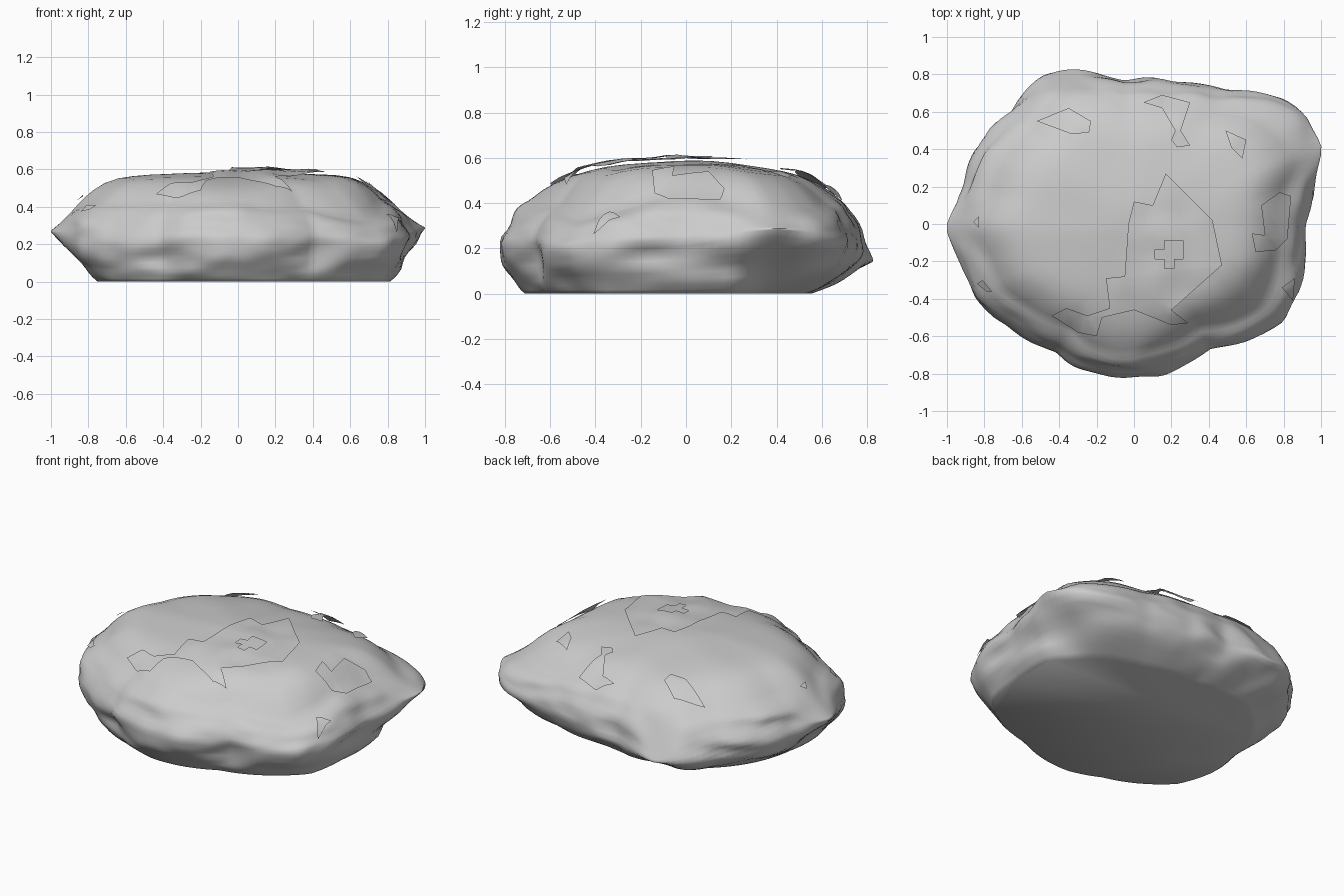
import bpy, bmesh, math
from mathutils import Vector, noise
from mathutils.bvhtree import BVHTree

if "Cube" in bpy.data.objects:
    bpy.data.objects.remove(bpy.data.objects["Cube"])

# Widest outline (x, y, z) and flat base outline (x, y)
RIM = [(.92, 0, .24), (.94, .2, .27), (1, .4, .29), (.92, .57, .27), (.78, .67, .25),
       (.5, .72, .23), (.2, .76, .2), (-.05, .77, .17), (-.35, .82, .14), (-.5, .78, .16),
       (-.65, .6, .2), (-.85, .4, .25), (-.91, .2, .27), (-1, -.02, .27), (-.93, -.2, .25),
       (-.85, -.4, .23), (-.68, -.52, .2), (-.4, -.66, .2), (-.3, -.76, .2), (-.13, -.82, .2),
       (.08, -.8, .2), (.3, -.73, .2), (.4, -.65, .2), (.6, -.62, .21), (.8, -.52, .22),
       (.88, -.35, .23), (.9, -.2, .23)]
BASE = [(.8, .2), (.62, .37), (.35, .48), (0, .52), (-.39, .52), (-.6, .33), (-.73, 0),
        (-.75, -.2), (-.68, -.42), (-.3, -.64), (-.1, -.71), (.3, -.62), (.6, -.5),
        (.76, -.36), (.8, -.1)]
TIPS = [math.atan2(*p) for p in ((-.02, -1), (.4, 1), (.82, -.35))]
WALL = .85   # share of the radius where the top turns down into the side


def polar(points):
    table = sorted((math.atan2(p[1], p[0]) % math.tau, math.hypot(p[0], p[1]),
                    p[2] if len(p) > 2 else 0) for p in points)
    first, last = table[0], table[-1]
    return ([(last[0] - math.tau, *last[1:])] + table
            + [(first[0] + math.tau, *first[1:])])


def lookup(table, angle):
    for a, b in zip(table, table[1:]):
        if a[0] <= angle <= b[0]:
            t = (angle - a[0]) / (b[0] - a[0])
            return a[1] + (b[1] - a[1]) * t, a[2] + (b[2] - a[2]) * t


def tip_weight(angle):
    return max(math.exp(-(math.remainder(angle - t, math.tau) / .14) ** 2) for t in TIPS)


def dome(x, y, s, c):
    z = .585 - .25 * y * y - .06 * x * x - (.9 + 1.1 * c * c) * max(0, s - .6) ** 2
    return z - .38 * max(0, .6 * x - .8 * y - .56)


def finish(bm, name):
    mesh = bpy.data.meshes.new(name)
    bm.to_mesh(mesh)
    obj = bpy.data.objects.new(name, mesh)
    bpy.context.collection.objects.link(obj)
    bpy.ops.object.select_all(action='DESELECT')
    obj.select_set(True)
    bpy.context.view_layer.objects.active = obj
    bpy.ops.object.shade_smooth_by_angle(angle=math.radians(60))
    return obj


# Boulder: rings from the flat base, out to the rim, then over the dome
N = 160
rim, base = polar(RIM), polar(BASE)
LOWER = [0, .08, .17, .27, .38, .5, .62, .74, .87]
UPPER = [1, .998, .992, .982, .967, .95, .93, .91, .88, .85, .82, .77, .71, .64, .56,
         .47, .37, .26, .14, .06]
bm = bmesh.new()
rings = []
for low, t in [(True, t) for t in LOWER] + [(False, s) for s in UPPER]:
    ring = []
    for i in range(N):
        a = math.tau * i / N
        r_rim, z_rim = lookup(rim, a)
        r_base = min(lookup(base, a)[0], r_rim)
        c, sn, w = math.cos(a), math.sin(a), tip_weight(a)
        r_rim *= 1 + .012 * w
        if low:
            out = math.sin(t * math.pi / 2) ** .9 * (1 - w) + t ** 1.1 * w
            r, z = r_base + (r_rim - r_base) * out, z_rim * t
            fade = min(1, t * 2.5) * (1 - w * t)
        else:
            r = r_rim * t
            s = min(t, WALL)
            z = dome(c * r_rim * s, sn * r_rim * s, s, c)
            if t > WALL:
                k = (1 - t) / (1 - WALL)
                curve = (1 - (1 - k) ** 2) ** .5 * (1 - w) + k * w
                drop = .04 * (1 - k)
                z = z_rim + (z - drop - z_rim) * curve
            fade = max(0, (t - .75) / .25) * (1 - w)
            z += .011 * noise.noise(Vector((c * r * 4, sn * r * 4, 3))) * (1 - t ** 8)
        # weathered layers on the sides
        n = (noise.noise(Vector((c * r * 2.5, sn * r * 2.5, z * 11)))
             + .5 * noise.noise(Vector((c * r * 6, sn * r * 6, z * 20))))
        r += .04 * n * fade
        ring.append(bm.verts.new((c * r, sn * r, z)))
    rings.append(ring)
for lo, hi in zip(rings, rings[1:]):
    for i in range(N):
        j = (i + 1) % N
        bm.faces.new((lo[i], lo[j], hi[j], hi[i]))
bm.faces.new(rings[0][::-1])
bm.faces.new(rings[-1])
# soften the facets of the outlines, keeping the base flat
for _ in range(2):
    bmesh.ops.smooth_vert(bm, verts=[v for v in bm.verts if v.co.z > .001], factor=.3,
                          use_axis_x=True, use_axis_y=True, use_axis_z=True)
bmesh.ops.recalc_face_normals(bm, faces=bm.faces)
tree = BVHTree.FromBMesh(bm)
finish(bm, "boulder")
bm.free()

# Thin ragged flakes lying just above the top surface
FLAKES = {
    "large_flake": [(0, .12), (.1, .1), (.17, .27), (.42, .02), (.47, -.22), (.2, -.46),
                    (.29, -.53), (.2, -.54), (0, -.46), (-.17, -.5), (-.2, -.6),
                    (-.3, -.58), (-.44, -.49), (-.36, -.45), (-.25, -.49), (-.13, -.45),
                    (-.15, -.29), (-.05, -.28), (-.03, 0)],
    "back_flake": [(.05, .65), (.15, .69), (.3, .65), (.25, .5), (.3, .42), (.23, .41),
                   (.2, .45), (.22, .5), (.15, .62)],
    "back_left_flake": [(-.52, .55), (-.35, .62), (-.23, .55), (-.24, .49), (-.33, .48)],
    "back_right_flake": [(.49, .5), (.6, .45), (.58, .35), (.52, .41)],
    "right_flake": [(.63, -.05), (.7, -.06), (.68, .1), (.78, .17), (.84, .15),
                    (.82, -.08), (.76, -.14), (.65, -.15)],
    "left_flake": [(-.86, .01), (-.83, .04), (-.83, -.02)],
    "front_left_flake": [(-.84, -.32), (-.81, -.3), (-.76, -.36), (-.79, -.36)],
    "front_right_flake": [(.79, -.34), (.86, -.29), (.85, -.41)],
}
for name, outline in FLAKES.items():
    bm = bmesh.new()
    face = bm.faces.new([bm.verts.new((x, y, 0)) for x, y in outline])
    bmesh.ops.triangulate(bm, faces=[face])
    for axis in (Vector((1, 0, 0)), Vector((0, 1, 0))):
        for k in range(-18, 19):
            bmesh.ops.bisect_plane(bm, geom=bm.verts[:] + bm.edges[:] + bm.faces[:],
                                   plane_co=axis * (k * .05 + .013), plane_no=axis)
    if name == "large_flake":
        hole = [f for f in bm.faces
                if (f.calc_center_median() - Vector((.2, -.15, 0))).length < .065]
        bmesh.ops.delete(bm, geom=hole, context='FACES')
    bmesh.ops.recalc_face_normals(bm, faces=bm.faces)
    for v in bm.verts:
        hit = tree.ray_cast(Vector((v.co.x, v.co.y, 2)), Vector((0, 0, -1)))[0]
        lift = .024 + .02 * noise.noise(Vector((v.co.x * 6, v.co.y * 6, 8)))
        v.co.z = (hit.z if hit else .3) + lift
    bm.normal_update()
    if sum(f.normal.z for f in bm.faces) < 0:
        bmesh.ops.reverse_faces(bm, faces=bm.faces)
    finish(bm, name)
    bm.free()
